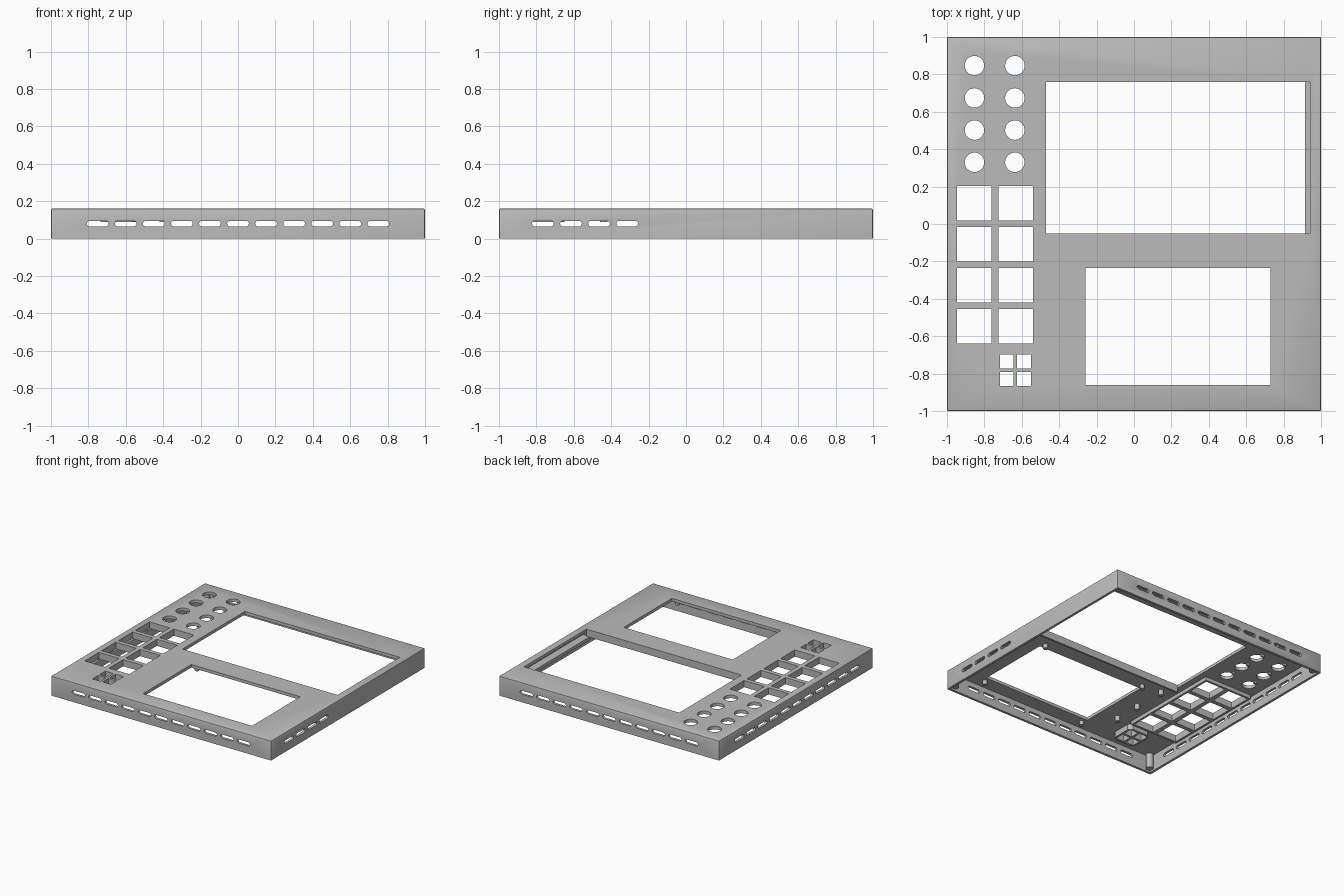
import bpy, bmesh, math
from mathutils import Matrix, Vector

old = bpy.data.objects.get("Cube")
if old:
    bpy.data.objects.remove(old, do_unlink=True)

grey = bpy.data.materials.new("light grey plastic")
grey.diffuse_color = (0.5, 0.5, 0.5, 1)
grey.use_nodes = True
grey.node_tree.nodes["Principled BSDF"].inputs["Base Color"].default_value = (0.5, 0.5, 0.5, 1)

HEIGHT, PLATE, WALL = 0.16, 0.135, 0.98


def box(bm, x0, x1, y0, y1, z0, z1):
    m = Matrix.Translation(((x0 + x1) / 2, (y0 + y1) / 2, (z0 + z1) / 2))
    m = m @ Matrix.Diagonal((x1 - x0, y1 - y0, z1 - z0, 1))
    return bmesh.ops.create_cube(bm, size=1, matrix=m)["verts"]


def cylinder(bm, x, y, r, z0, z1, sides=32):
    bmesh.ops.create_cone(bm, cap_ends=True, segments=sides, radius1=r, radius2=r, depth=z1 - z0,
                          matrix=Matrix.Translation((x, y, (z0 + z1) / 2)))


def slot(bm, centre, along, across):
    """Rounded vent slot pushed through one wall."""
    along, across, up = Vector(along), Vector(across), Vector((0, 0, 1))
    ring = []
    for i in range(18):
        side = 1 if i < 9 else -1
        a = math.pi * ((i % 9) / 8 - 0.5) + (0 if side > 0 else math.pi)
        ring.append(Vector(centre) + along * (side * 0.043 + 0.015 * math.cos(a))
                    + up * (0.08 + 0.015 * math.sin(a)))
    near = [bm.verts.new(p - across * 0.03) for p in ring]
    far = [bm.verts.new(p + across * 0.03) for p in ring]
    bm.faces.new(near)
    bm.faces.new(far[::-1])
    for i in range(18):
        j = (i + 1) % 18
        bm.faces.new((near[j], near[i], far[i], far[j]))


def make(name, bm):
    bmesh.ops.recalc_face_normals(bm, faces=bm.faces)
    mesh = bpy.data.meshes.new(name)
    bm.to_mesh(mesh)
    bm.free()
    mesh.materials.append(grey)
    ob = bpy.data.objects.new(name, mesh)
    bpy.context.collection.objects.link(ob)
    return ob


def cut(ob, cutter):
    mod = ob.modifiers.new("openings", 'BOOLEAN')
    mod.operation, mod.solver, mod.object = 'DIFFERENCE', 'EXACT', cutter
    bpy.context.view_layer.objects.active = ob
    bpy.ops.object.modifier_apply(modifier=mod.name)


# Positions shared by openings and the parts under them
keys = [(x, y) for x in (-0.854, -0.633) for y in (0.11, -0.109, -0.328, -0.547)]
knobs = [(x, y) for x in (-0.853, -0.637) for y in (0.847, 0.674, 0.502, 0.33)]
buttons = [(x, y) for x in (-0.68, -0.588) for y in (-0.735, -0.828)]
KEY, BUTTON = 0.092, 0.037

# Openings through the top plate
bm = bmesh.new()
box(bm, -0.47, 0.94, -0.05, 0.76, 0.05, 0.2)
box(bm, -0.26, 0.73, -0.86, -0.235, 0.05, 0.2)
for pts, h in ((keys, KEY), (buttons, BUTTON)):
    for x, y in pts:
        box(bm, x - h, x + h, y - h, y + h, 0.05, 0.2)
for x, y in knobs:
    cylinder(bm, x, y, 0.052, 0.05, 0.2)
top_cutter = make("top_opening_cutter", bm)

# Vent slots through the walls
bm = bmesh.new()
for i in range(11):
    for side in (-1, 1):
        slot(bm, (-0.75 + 0.15 * i, side * 0.99, 0), (1, 0, 0), (0, 1, 0))
        if side < 0 or i < 4:
            slot(bm, (side * 0.99, -0.765 + 0.15 * i, 0), (0, 1, 0), (1, 0, 0))
vent_cutter = make("vent_cutter", bm)

# Hollow inside, open at the bottom
bm = bmesh.new()
box(bm, -WALL, WALL, -WALL, WALL, -0.1, PLATE)
inside_cutter = make("inside_cutter", bm)

# Case shell with slightly eased top and upright edges
bm = bmesh.new()
box(bm, -1, 1, -1, 1, 0, HEIGHT)
edges = [e for e in bm.edges if max(v.co.z for v in e.verts) > 0.1]
bmesh.ops.bevel(bm, geom=edges, offset=0.007, segments=2, affect='EDGES', profile=0.5)
shell = make("case_shell", bm)
for c in (inside_cutter, vent_cutter, top_cutter):
    cut(shell, c)

# Raised frame under the key openings
bm = bmesh.new()
box(bm, -0.963, -0.524, -0.657, 0.22, 0.105, PLATE + 0.002)
cut(make("key_frame", bm), top_cutter)

# Deep frame with clipped corners under the small buttons
bm = bmesh.new()
verts = box(bm, -0.735, -0.533, -0.885, -0.68, 0.088, PLATE + 0.002)
upright = [e for e in bm.edges if abs(e.verts[0].co.z - e.verts[1].co.z) > 0.01]
bmesh.ops.bevel(bm, geom=upright, offset=0.03, segments=1, affect='EDGES')
cut(make("button_frame", bm), top_cutter)

# Ribs beside the large window
bm = bmesh.new()
box(bm, -0.47, 0.94, -0.065, -0.05, 0.1, PLATE + 0.002)
make("window_rib", bm)
bm = bmesh.new()
box(bm, 0.915, WALL + 0.002, -0.065, 0.775, 0.075, 0.1)
make("window_side_ledge", bm)

# Screw posts and knob locating pegs under the plate
bm = bmesh.new()
for x, y in [(x, y) for x in (-0.24, 0.71) for y in (-0.19, -0.9)]:
    cylinder(bm, x, y, 0.018, 0.1, PLATE + 0.002, 16)
for y in (-0.16, -0.44, -0.67):
    cylinder(bm, -0.4, y, 0.02, 0.09, PLATE + 0.002, 16)
make("screw_posts", bm)
bm = bmesh.new()
for x, y in knobs:
    box(bm, x - 0.012, x + 0.012, y + 0.065, y + 0.08, 0.115, PLATE + 0.002)
make("knob_pegs", bm)

# Corner posts
bm = bmesh.new()
for sx in (-1, 1):
    for sy in (-1, 1):
        cylinder(bm, sx * 0.955, sy * 0.955, 0.028, 0.015, PLATE + 0.002, 16)
make("corner_posts", bm)

for c in (top_cutter, vent_cutter, inside_cutter):
    c.hide_render = True
    c.hide_set(True)
for ob in bpy.context.view_layer.objects:
    ob.select_set(ob.type == 'MESH' and not ob.hide_render)
bpy.ops.object.shade_smooth_by_angle(angle=math.radians(25))
